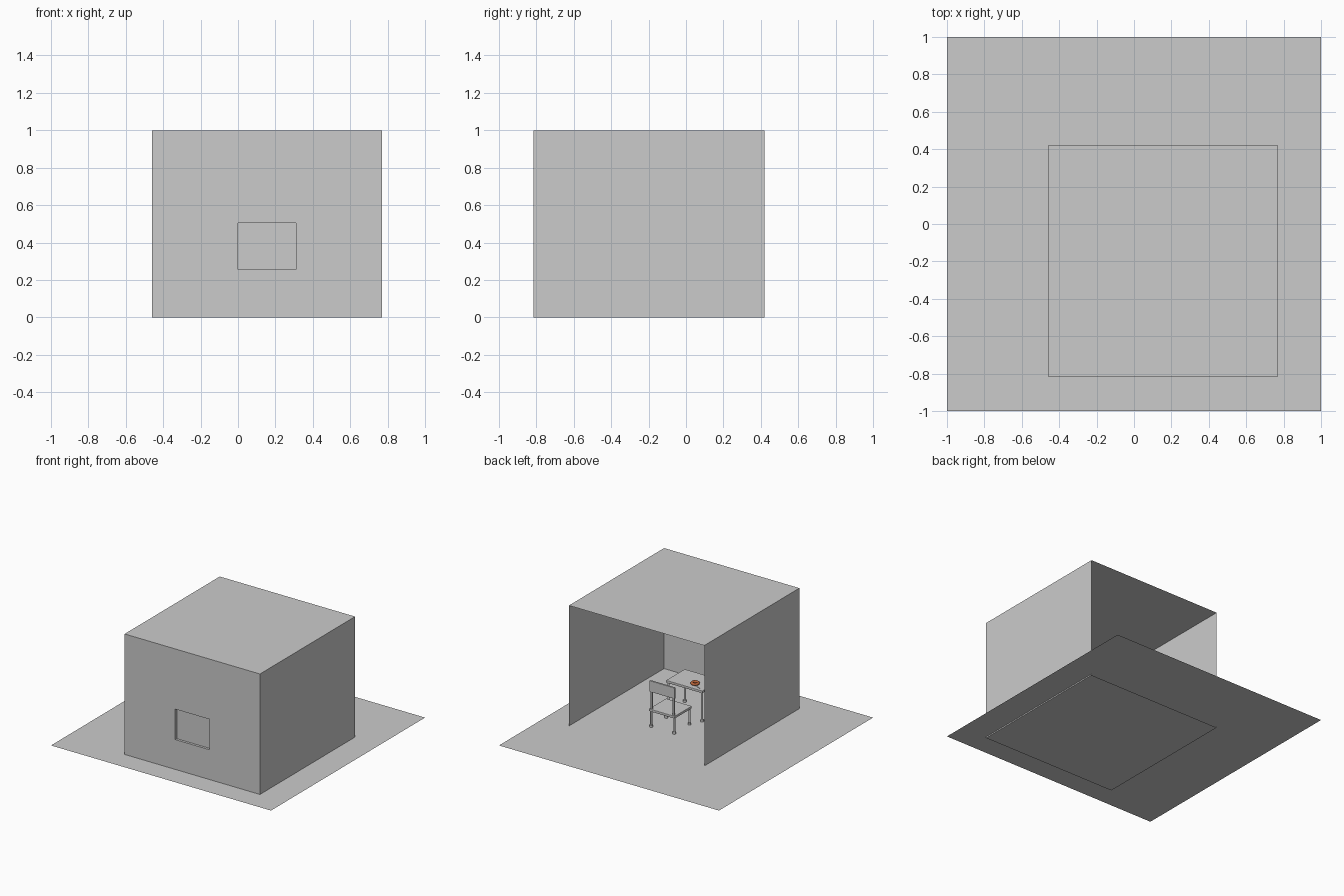
import bpy, math
from mathutils import Vector

if "Cube" in bpy.data.objects:
    bpy.data.objects.remove(bpy.data.objects["Cube"])

GROUND = 0.01          # the ground sheet sits just above the room's floor
CX = 0.155             # shared centre line of room, window and furniture


def mesh_object(name, verts, faces):
    me = bpy.data.meshes.new(name)
    me.from_pydata(verts, [], faces)
    ob = bpy.data.objects.new(name, me)
    bpy.context.collection.objects.link(ob)
    return ob


def box(name, x0, x1, y0, y1, z0, z1, bevel=0.0):
    bpy.ops.mesh.primitive_cube_add(size=1, location=((x0 + x1) / 2, (y0 + y1) / 2, (z0 + z1) / 2))
    ob = bpy.context.object
    ob.name = name
    ob.scale = (x1 - x0, y1 - y0, z1 - z0)
    bpy.ops.object.transform_apply(location=False, rotation=False, scale=True)
    if bevel:
        m = ob.modifiers.new("bevel", 'BEVEL')
        m.width, m.segments = bevel, 2
    return ob


def rod(name, x, y, z0, z1, r):
    bpy.ops.mesh.primitive_cylinder_add(vertices=16, radius=r, depth=z1 - z0,
                                        location=(x, y, (z0 + z1) / 2))
    ob = bpy.context.object
    ob.name = name
    bpy.ops.object.shade_smooth_by_angle()
    return ob


def legs(prefix, xs, ys, top):
    # four round legs with wider feet
    for i, x in enumerate(xs):
        for j, y in enumerate(ys):
            rod(f"{prefix}_leg_{i}{j}", x, y, GROUND, top, 0.008)
            rod(f"{prefix}_foot_{i}{j}", x, y, GROUND, GROUND + 0.018, 0.013)


# ground sheet
mesh_object("ground", [(-1, -1, GROUND), (1, -1, GROUND), (1, 1, GROUND), (-1, 1, GROUND)], [(0, 1, 2, 3)])

# room shell, open at the back, with a shallow window recess in the front wall
X0, X1, Y0, Y1 = -0.46, 0.77, -0.815, 0.42
WX0, WX1, WZ0, WZ1, DEPTH = 0.0, 0.31, 0.255, 0.505, 0.02
front = [(X0, Y0, 0), (X1, Y0, 0), (X1, Y0, 1), (X0, Y0, 1)]
back = [(x, Y1, z) for x, _, z in front]
hole = [(WX0, Y0, WZ0), (WX1, Y0, WZ0), (WX1, Y0, WZ1), (WX0, Y0, WZ1)]
pane = [(x, Y0 + DEPTH, z) for x, _, z in hole]
faces = [(8, 9, 10, 11)]
for i in range(4):
    j = (i + 1) % 4
    faces += [(i, j, 4 + j, 4 + i),          # wall around the window
              (4 + i, 4 + j, 8 + j, 8 + i),  # window reveal
              (j, i, 12 + i, 12 + j)]        # floor, sides and roof
mesh_object("room_shell", front + hole + pane + back, faces)

# chair, facing the table
legs("chair", (CX - 0.105, CX + 0.105), (-0.117, 0.08), 0.145)
box("chair_seat", CX - 0.117, CX + 0.117, -0.13, 0.093, 0.14, 0.16, 0.003)
for side in (-1, 1):
    rod(f"chair_back_post_{side}", CX + side * 0.1, 0.08, 0.15, 0.38, 0.008)
box("chair_backrest", CX - 0.115, CX + 0.115, 0.074, 0.09, 0.30, 0.39, 0.003)

# table
legs("table", (CX - 0.152, CX + 0.152), (-0.425, -0.213), 0.255)
box("table_top", CX - 0.165, CX + 0.165, -0.44, -0.198, 0.25, 0.27, 0.003)

# ring-shaped snack on the table
bpy.ops.mesh.primitive_torus_add(major_radius=0.024, minor_radius=0.011, major_segments=32,
                                 minor_segments=12, location=(0.102, -0.264, 0.281))
snack = bpy.context.object
snack.name = "ring_snack"
bpy.ops.object.shade_smooth_by_angle(angle=math.radians(60))
mat = bpy.data.materials.new("baked_orange")
mat.diffuse_color = (0.5, 0.13, 0.04, 1)
mat.use_nodes = True
mat.node_tree.nodes["Principled BSDF"].inputs["Base Color"].default_value = mat.diffuse_color
snack.data.materials.append(mat)

# small utensil beside it
utensil = box("utensil", -0.03, 0.03, -0.003, 0.003, 0, 0.004)
utensil.location = Vector((0.06, -0.237, 0.272))
utensil.rotation_euler.z = math.radians(-25)
